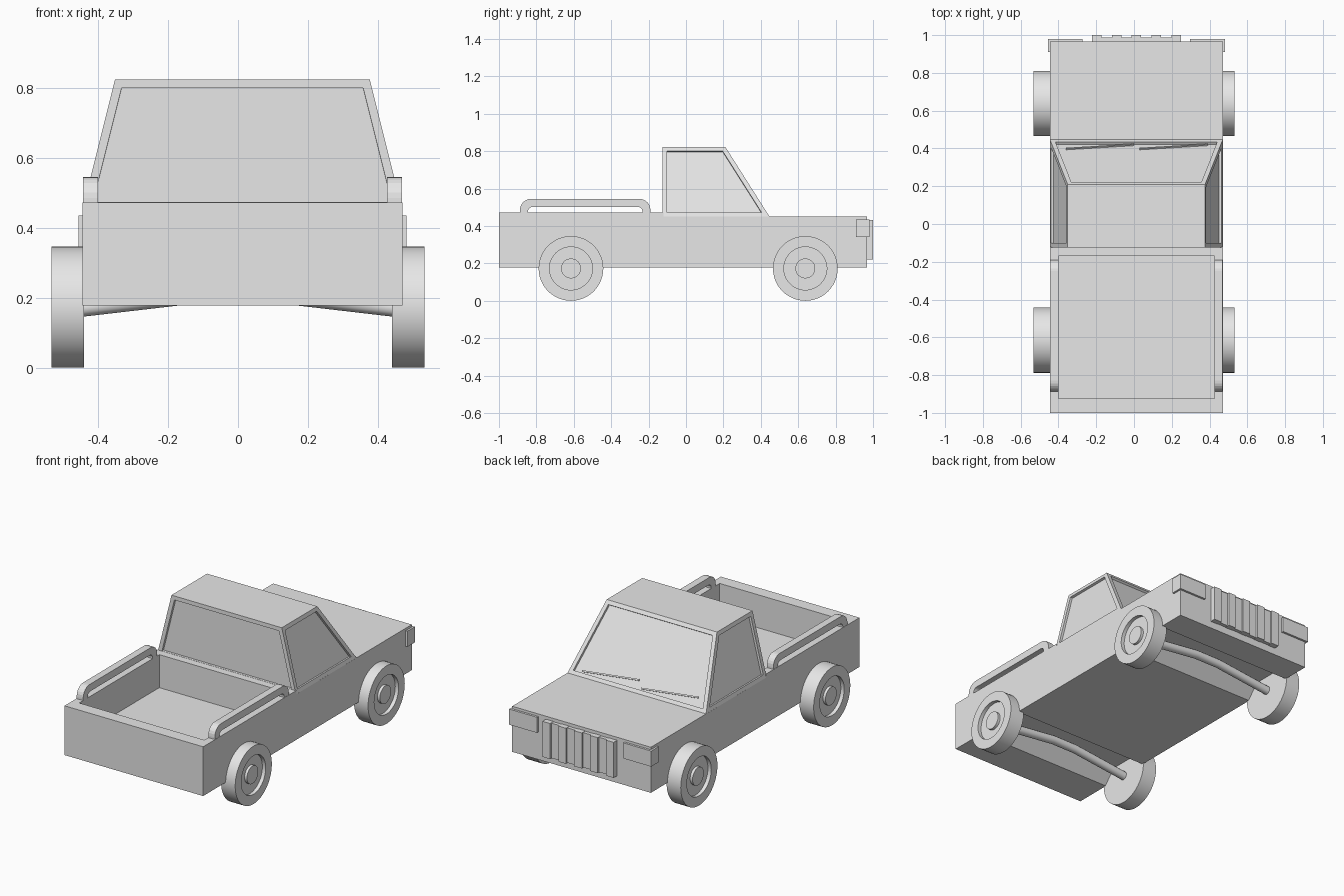
import bpy, bmesh, math
from mathutils import Matrix, Vector

cube = bpy.data.objects.get("Cube")
if cube:
    bpy.data.objects.remove(cube, do_unlink=True)

grey = bpy.data.materials.new("plain_grey")
grey.use_nodes = True
grey.diffuse_color = (0.8, 0.8, 0.8, 1)
grey.node_tree.nodes["Principled BSDF"].inputs["Base Color"].default_value = (0.8, 0.8, 0.8, 1)

CX = 0.0125                 # centre line of the body
HALF = 0.4575               # half width of the body
AXLES = {"rear": -0.615, "front": 0.638}


def finish(name, bm):
    bmesh.ops.recalc_face_normals(bm, faces=bm.faces)
    mesh = bpy.data.meshes.new(name)
    bm.to_mesh(mesh)
    bm.free()
    obj = bpy.data.objects.new(name, mesh)
    obj.data.materials.append(grey)
    bpy.context.collection.objects.link(obj)
    return obj


def prism(name, profile, x0, x1):
    """Extrude a (y, z) outline along x."""
    bm = bmesh.new()
    face = bm.faces.new([bm.verts.new((x0, y, z)) for y, z in profile])
    new = bmesh.ops.extrude_face_region(bm, geom=[face])["geom"]
    moved = [v for v in new if isinstance(v, bmesh.types.BMVert)]
    bmesh.ops.translate(bm, verts=moved, vec=(x1 - x0, 0, 0))
    return finish(name, bm)


def box(name, x0, x1, y0, y1, z0, z1):
    return prism(name, [(y0, z0), (y1, z0), (y1, z1), (y0, z1)], x0, x1)


# Body: side outline with a notch over each axle
outline = [(-1, 0.178)]
for y in AXLES.values():
    outline += [(y - 0.16, 0.178), (y - 0.085, 0.26), (y + 0.085, 0.26), (y + 0.16, 0.178)]
outline += [(0.967, 0.178), (0.967, 0.45), (-0.12, 0.45), (-0.12, 0.472), (-1, 0.472)]
body = prism("body", outline, CX - HALF, CX + HALF)

# Open load bed
cutter = box("bed_cutter", CX - 0.413, CX + 0.413, -0.925, -0.17, 0.275, 0.6)
cutter.hide_render = True
cutter.hide_viewport = True
cut = body.modifiers.new("bed", "BOOLEAN")
cut.operation = "DIFFERENCE"
cut.solver = "EXACT"
cut.object = cutter

# Cab: tapered block with recessed windows
bm = bmesh.new()
base = [bm.verts.new((CX + s * HALF, y, 0.449)) for s, y in ((-1, -0.125), (1, -0.125), (1, 0.447), (-1, 0.447))]
roof = [bm.verts.new((CX + s * 0.364, y, 0.823)) for s, y in ((-1, -0.125), (1, -0.125), (1, 0.21), (-1, 0.21))]
bm.faces.new(base)
bm.faces.new(roof)
walls = [bm.faces.new((base[i], base[(i + 1) % 4], roof[(i + 1) % 4], roof[i])) for i in range(4)]
bmesh.ops.recalc_face_normals(bm, faces=bm.faces)
bmesh.ops.inset_individual(bm, faces=walls, thickness=0.024, use_even_offset=True)
for f in walls:
    f.normal_update()
bmesh.ops.inset_individual(bm, faces=walls, thickness=0.0005, depth=-0.014)
finish("cab", bm)

# Wipers lying on the windscreen
up = Vector((0, -0.237, 0.374)).normalized()
out = Vector((0, up.z, -up.y))
foot = Vector((0, 0.447, 0.449)) - out * 0.011
for name, x_low, x_high in (("left", 0.03, 0.39), ("right", -0.36, 0.0)):
    bm = bmesh.new()
    low = foot + up * 0.034 + Vector((x_high, 0, 0))
    high = foot + up * 0.075 + Vector((x_low, 0, 0))
    along = (high - low).normalized()
    frame = Matrix((along, out.cross(along), out)).transposed().to_4x4()
    frame.translation = (low + high) / 2
    bmesh.ops.create_cube(bm, size=1, matrix=frame @ Matrix.Diagonal(((high - low).length, 0.009, 0.009, 1)))
    finish(name + "_wiper", bm)


# Bed rails: rounded flat hoops
def arch(y0, y1, top, radius):
    pts = [(y0, 0.465)]
    for cy, start in ((y0 + radius, 180), (y1 - radius, 90)):
        for k in range(7):
            a = math.radians(start - 15 * k)
            pts.append((cy + radius * math.cos(a), top - radius + radius * math.sin(a)))
    return pts + [(y1, 0.465)]


hoop = arch(-0.888, -0.19, 0.545, 0.06) + arch(-0.845, -0.233, 0.502, 0.025)[::-1]
for name, side in (("left", 1), ("right", -1)):
    prism(name + "_bed_rail", hoop, CX + side * 0.413, CX + side * 0.456)
    # Wrap-around headlights
    xs = sorted((CX + side * 0.285, CX + side * 0.469))
    box(name + "_headlight", *xs, 0.91, 0.98, 0.342, 0.435)

# Grille plate with upright slats
box("grille_plate", CX - 0.235, CX + 0.235, 0.95, 0.988, 0.222, 0.43)
for i in range(5):
    x = CX - 0.21 + 0.105 * i
    box(f"grille_slat_{i + 1}", x - 0.025, x + 0.025, 0.96, 1.0, 0.22, 0.432)


# Wheels: turned profile of (distance out, radius)
def wheel(name, side, y):
    inner, outer = 0.44, 0.533
    profile = [(inner, 0), (inner, 0.173), (outer, 0.173), (outer, 0.115), (outer - 0.022, 0.115),
               (outer - 0.022, 0.053), (outer - 0.006, 0.053), (outer - 0.006, 0)]
    bm = bmesh.new()
    verts = [bm.verts.new((side * d, y, 0.173 + r)) for d, r in profile]
    edges = [bm.edges.new(pair) for pair in zip(verts, verts[1:])]
    bmesh.ops.spin(bm, geom=verts + edges, cent=(0, y, 0.173), axis=(1, 0, 0),
                   angle=math.tau, steps=48, use_duplicate=False)
    bmesh.ops.remove_doubles(bm, verts=bm.verts, dist=0.0005)
    obj = finish(name, bm)
    bpy.ops.object.select_all(action="DESELECT")
    obj.select_set(True)
    bpy.context.view_layer.objects.active = obj
    bpy.ops.object.shade_smooth_by_angle(angle=math.radians(35))


for end, y in AXLES.items():
    wheel(end + "_left_wheel", 1, y)
    wheel(end + "_right_wheel", -1, y)
    # Axle bent upward in the middle
    curve = bpy.data.curves.new(end + "_axle", "CURVE")
    curve.dimensions = "3D"
    curve.bevel_depth = 0.025
    curve.bevel_resolution = 4
    spline = curve.splines.new("POLY")
    path = ((-0.45, 0.17), (-0.08, 0.213), (0.08, 0.213), (0.45, 0.17))
    spline.points.add(len(path) - 1)
    for point, (x, z) in zip(spline.points, path):
        point.co = (x, y, z, 1)
    curve.materials.append(grey)
    bpy.context.collection.objects.link(bpy.data.objects.new(end + "_axle", curve))
